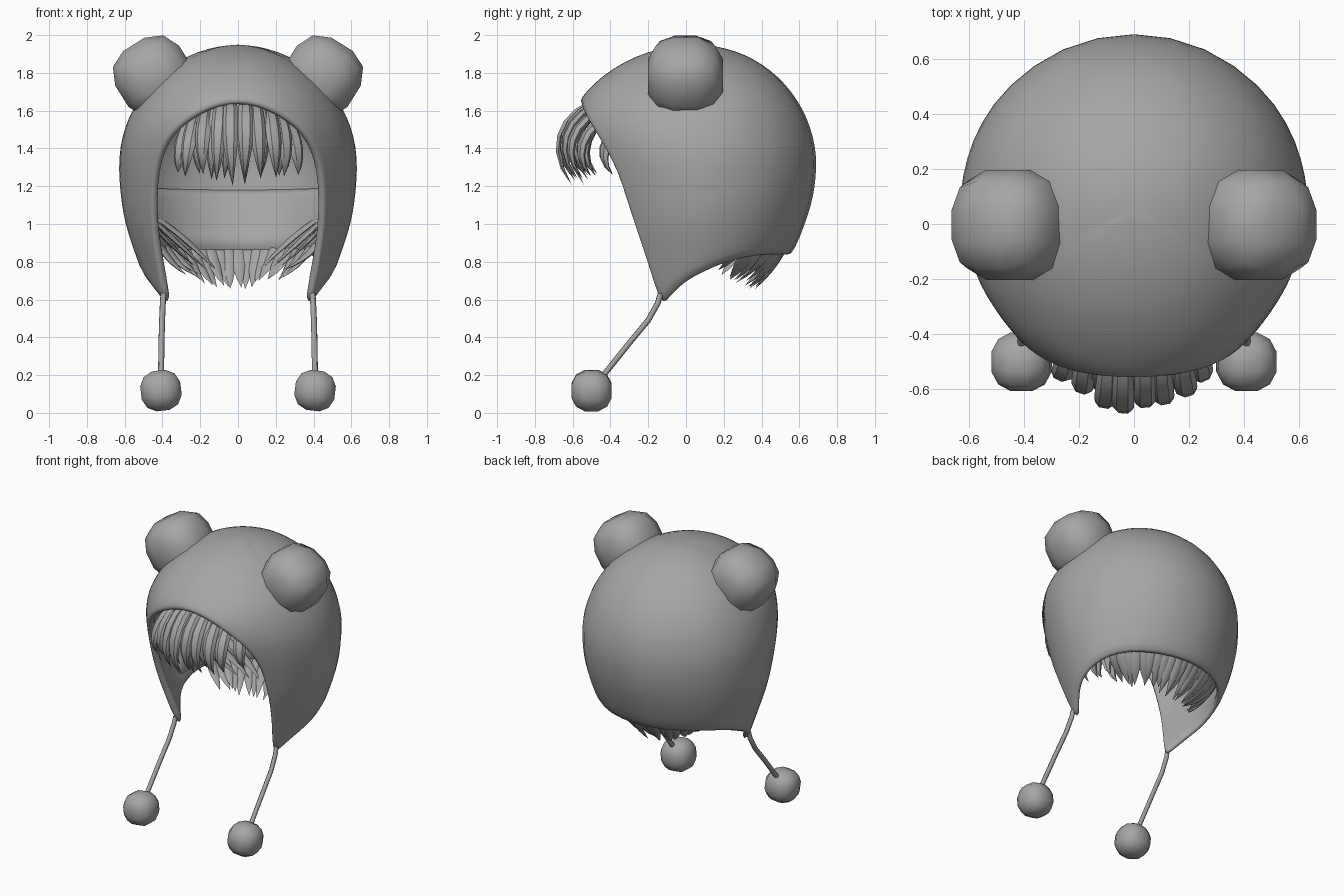
import bpy, bmesh, math, random
from mathutils import Vector, Matrix

if "Cube" in bpy.data.objects:
    bpy.data.objects.remove(bpy.data.objects["Cube"])

random.seed(4)
grey = bpy.data.materials.new("soft_grey")
grey.diffuse_color = (0.38, 0.38, 0.38, 1)
grey.use_nodes = True
grey.node_tree.nodes["Principled BSDF"].inputs["Base Color"].default_value = grey.diffuse_color
CY = 0.06  # front-to-back centre of the head


def finish(name, bm, angle=40):
    me = bpy.data.meshes.new(name)
    bm.to_mesh(me)
    bm.free()
    ob = bpy.data.objects.new(name, me)
    bpy.context.collection.objects.link(ob)
    me.materials.append(grey)
    bpy.ops.object.select_all(action='DESELECT')
    bpy.context.view_layer.objects.active = ob
    ob.select_set(True)
    bpy.ops.object.shade_smooth_by_angle(angle=math.radians(angle))
    return ob


def lerp_table(table, v):
    for (a, fa), (b, fb) in zip(table, table[1:]):
        if a <= v <= b:
            return fa + (fb - fa) * (v - a) / (b - a)
    return table[0][1] if v < table[0][0] else table[-1][1]


# ---- hat: dome whose columns run from the crown down to the rim ----
TAPER = [(0.56, 0.71), (0.7, 0.785), (0.84, 0.86), (0.95, 0.925), (1.1, 0.98), (1.3, 1.0)]
BACK = [(0.8, 0.94), (0.95, 0.97), (1.15, 1.015), (1.3, 1.03)]
# angle from the front, rim height
RIM = [(0, 1.655), (11, 1.64), (21, 1.595), (29, 1.54), (36, 1.475), (42, 1.39), (48, 1.27),
       (53, 1.11), (57, 0.94), (60, 0.78), (62.5, 0.64), (65, 0.56), (70, 0.6), (78, 0.66),
       (86, 0.705), (95, 0.74), (106, 0.78), (118, 0.808), (133, 0.825), (155, 0.825), (180, 0.825)]


def hat_point(phi, a):
    if a <= math.pi / 2:
        z, f = 1.3 + 0.65 * math.cos(a), math.sin(a)
    else:
        z = 1.3 - 0.65 * (a - math.pi / 2)
        f = lerp_table(TAPER, z)
    front = max(0, math.cos(phi))
    if front > 0:
        stretch = 1 + 0.18 * min(1, max(0, (z - 1.3) / 0.35))
    else:
        stretch = lerp_table(BACK, z)
    pinch = 1 - 0.15 * front * min(1, max(0, (1.5 - z) / 0.4))
    return Vector((0.637 * f * math.sin(phi) * pinch, CY - 0.635 * f * math.cos(phi) * stretch, z))


bm = bmesh.new()
rim = RIM + [(360 - p, z) for p, z in RIM[-2:0:-1]]
ROWS = 14
crown = bm.verts.new((0, CY, 1.95))
cols = []
for deg, zr in rim:
    t = (zr - 1.3) / 0.65
    end = math.acos(t) if t > 0 else math.pi / 2 - t
    cols.append([bm.verts.new(hat_point(math.radians(deg), end * r / ROWS)) for r in range(1, ROWS + 1)])
for a, b in zip(cols, cols[1:] + cols[:1]):
    bm.faces.new((crown, a[0], b[0]))
    for r in range(ROWS - 1):
        bm.faces.new((a[r], a[r + 1], b[r + 1], b[r]))
hat = finish("hat", bm, 60)
thick = hat.modifiers.new("thickness", 'SOLIDIFY')
thick.thickness = 0.045
thick.offset = -1
hat.modifiers.new("rounding", 'SUBSURF').levels = 1
hat.modifiers["rounding"].render_levels = 1


# ---- ears and pompoms: coarse rounded cubes ----
def blob(name, centre, radius, tilt, cuts, roundness):
    bm = bmesh.new()
    bmesh.ops.create_cube(bm, size=2)
    bmesh.ops.subdivide_edges(bm, edges=bm.edges[:], cuts=cuts, use_grid_fill=True)
    for v in bm.verts:
        v.co = (v.co * 0.85).lerp(v.co.normalized(), roundness) * radius
    bm.transform(Matrix.Translation(centre) @ Matrix.Rotation(tilt, 4, 'Y'))
    return finish(name, bm, 45)


# ---- cords ----
def cord(name, pts, radius):
    cu = bpy.data.curves.new(name, 'CURVE')
    cu.dimensions = '3D'
    cu.bevel_depth = radius
    cu.bevel_resolution = 1
    cu.use_fill_caps = True
    sp = cu.splines.new('POLY')
    sp.points.add(len(pts) - 1)
    for p, co in zip(sp.points, pts):
        p.co = (*co, 1)
    ob = bpy.data.objects.new(name, cu)
    bpy.context.collection.objects.link(ob)
    cu.materials.append(grey)


for side, s in (("left", -1), ("right", 1)):
    blob(side + "_ear", (s * 0.446, -0.003, 1.782), 0.222, s * math.radians(32), 2, 0.88)
    blob(side + "_pompom", (s * 0.408, -0.5, 0.118), 0.118, s * 0.12, 2, 0.95)
    cord(side + "_cord", [(s * x, y, z) for x, y, z in
         ((0.395, -0.135, 0.63), (0.398, -0.15, 0.58), (0.402, -0.2, 0.49),
          (0.405, -0.3, 0.37), (0.408, -0.46, 0.17))], 0.016)


# ---- hair: tapered, flattened locks along bezier paths ----
def lock(bm, ctrl, across, width, depth, steps=7):
    p0, p1, p2, p3 = map(Vector, ctrl)
    across = Vector(across).normalized()
    rings = []
    for i in range(steps):
        t = i / steps
        u = 1 - t
        p = p0 * u**3 + p1 * 3 * u * u * t + p2 * 3 * u * t * t + p3 * t**3
        d = ((p1 - p0) * u * u + (p2 - p1) * 2 * u * t + (p3 - p2) * t * t).normalized()
        out = across.cross(d).normalized()
        k = 0.75 + 0.6 * t if t < 0.45 else 1.02 * (1 - ((t - 0.45) / 0.55) ** 2)
        rings.append([bm.verts.new(p + across * width * k * math.cos(q) + out * depth * k * math.sin(q))
                      for q in (j * math.pi / 3 for j in range(6))])
    tip = bm.verts.new(p3)
    for a, b in zip(rings, rings[1:]):
        for j in range(6):
            bm.faces.new((a[j], a[j - 1], b[j - 1], b[j]))
    for j in range(6):
        bm.faces.new((rings[-1][j], rings[-1][j - 1], tip))
    bm.faces.new(rings[0])


# fringe in two layers
bm = bmesh.new()
for count, spread, back in ((8, 0.26, 0.0), (8, 0.32, 0.05)):
    for i in range(count):
        x = spread * (2 * i / (count - 1) - 1) + random.uniform(-0.012, 0.012)
        dy = 1.5 * x * x + back + random.uniform(0, 0.03)
        dz = 1.3 * x * x
        tip_z = 1.19 + random.uniform(0, 0.06) + 0.5 * x * x
        lock(bm, ((x * 0.85, -0.43 + dy * 0.6, 1.665 - dz),
                  (x * 0.92, -0.63 + dy, 1.63 - dz),
                  (x * 1.03, -0.77 + dy + 0.6 * x * x, 1.42 - dz * 0.5),
                  (x + random.uniform(-0.02, 0.02), -0.61 + dy, tip_z)),
             (1, 1.8 * x, 0), 0.042, 0.022)
bmesh.ops.recalc_face_normals(bm, faces=bm.faces[:])
finish("fringe", bm)


def around(deg, r, z):
    q = math.radians(deg)
    return Vector((r * math.sin(q), CY - r * math.cos(q), z))


# back hair: smooth sheet inside the hat
bm = bmesh.new()
sheet = []
for i in range(25):
    deg = 84 + 192 * i / 24
    dip = 0.03 * math.sin(math.pi * i / 24)
    sheet.append([bm.verts.new(around(deg, r, z)) for r, z in
                  ((0.578, 1.205 - dip), (0.56, 1.14), (0.53, 1.03), (0.495, 0.94), (0.455, 0.86))])
for a, b in zip(sheet, sheet[1:]):
    for r in range(4):
        bm.faces.new((a[r], a[r + 1], b[r + 1], b[r]))
ob = finish("back_hair_sheet", bm)
ob.modifiers.new("thickness", 'SOLIDIFY').thickness = 0.012

# back hair: locks curling in at the nape, longest in the middle
bm = bmesh.new()
N = 21
for i in range(N):
    deg = 118 + 124 * i / (N - 1)
    dev = abs(deg - 180) / 62
    tip = 0.65 + 0.07 * dev * dev + random.uniform(0, 0.04)
    lock(bm, (around(deg, 0.505, 0.96), around(deg, 0.475, 0.88),
              around(deg, 0.41, 0.5 * (tip + 0.86)),
              around(deg + random.uniform(-4, 4), 0.285 + random.uniform(-0.025, 0.025), tip)),
         around(deg + 90, 1, 0) - Vector((0, CY, 0)), 0.036, 0.013)

# side locks sweeping back toward the nape
for s in (-1, 1):
    for k in range(3):
        a = 98 + 12 * k
        lock(bm, [around(s * d, r, z) for d, r, z in
             ((a, 0.55, 1.13 - 0.04 * k), (a + 10, 0.5, 1.0), (a + 24, 0.44, 0.9), (a + 42, 0.36, 0.78 - 0.02 * k))],
             around(s * a + 90, 1, 0) - Vector((0, CY, 0)), 0.032, 0.012)
bmesh.ops.recalc_face_normals(bm, faces=bm.faces[:])
finish("back_hair_locks", bm)
